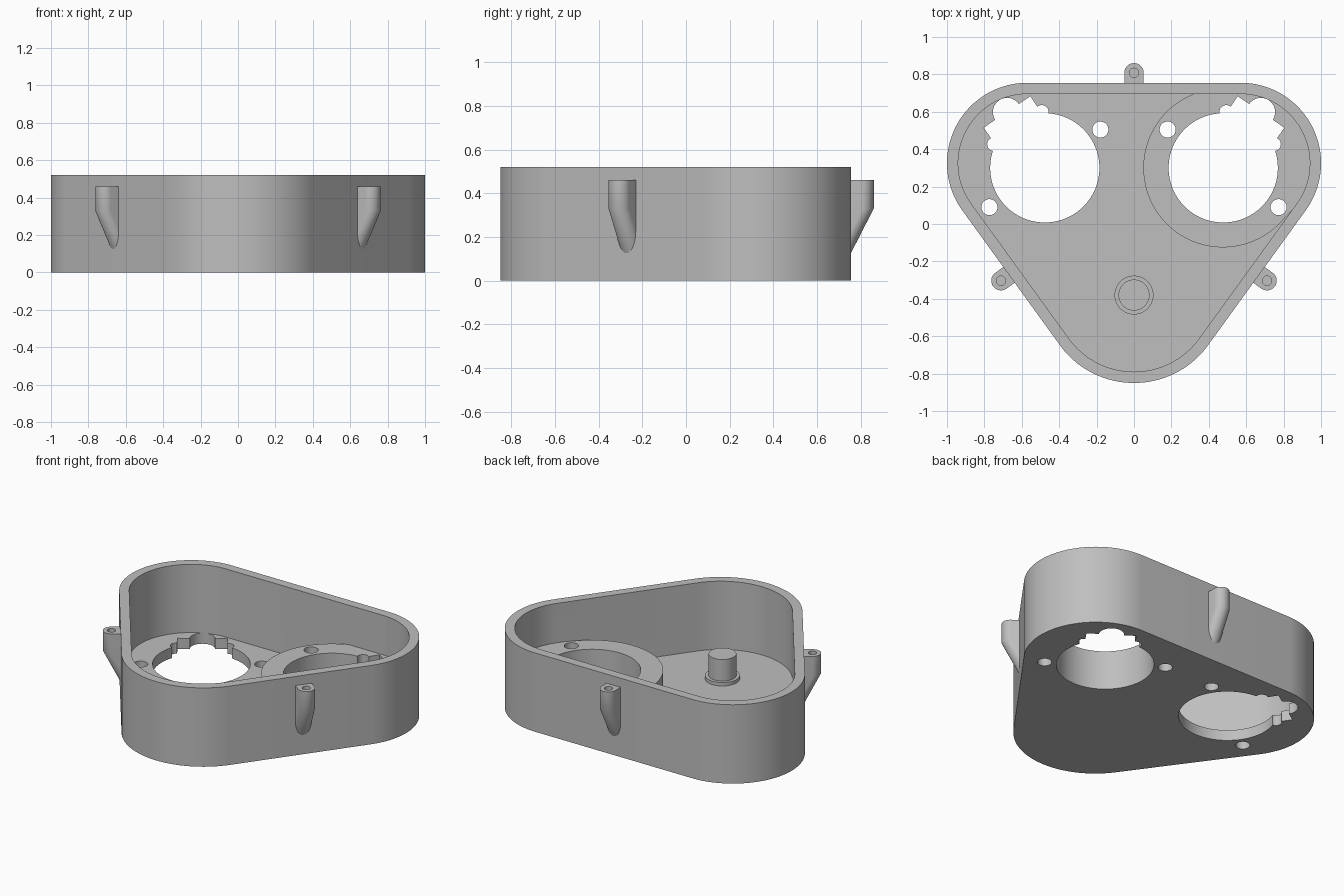
import bpy, bmesh, math
from mathutils import Matrix, Vector

cube = bpy.data.objects.get("Cube")
if cube:
    bpy.data.objects.remove(cube, do_unlink=True)

grey = bpy.data.materials.new("light grey")
grey.use_nodes = True
grey.diffuse_color = (0.52, 0.52, 0.52, 1)
grey.node_tree.nodes["Principled BSDF"].inputs["Base Color"].default_value = grey.diffuse_color


def hull(circles, n=144):
    """Convex outline wrapped around circles given as (x, y, radius)."""
    pts = []
    for i in range(n):
        a = 2 * math.pi * i / n
        c, s = math.cos(a), math.sin(a)
        x, y, r = max(circles, key=lambda k: k[0] * c + k[1] * s + k[2])
        pts.append((x + r * c, y + r * s))
    return pts


def add_object(name, bm):
    bmesh.ops.recalc_face_normals(bm, faces=bm.faces)
    mesh = bpy.data.meshes.new(name)
    bm.to_mesh(mesh)
    bm.free()
    mesh.materials.append(grey)
    obj = bpy.data.objects.new(name, mesh)
    bpy.context.collection.objects.link(obj)
    return obj


def loft(layers):
    """Solid through matching rings of 3D points, capped at both ends."""
    bm = bmesh.new()
    rings = [[bm.verts.new(p) for p in ring] for ring in layers]
    for a, b in zip(rings, rings[1:]):
        for i in range(len(a)):
            j = (i + 1) % len(a)
            bm.faces.new((a[i], a[j], b[j], b[i]))
    bm.faces.new(rings[0][::-1])
    bm.faces.new(rings[-1])
    return bm


def prism(name, pts, z0, z1):
    return add_object(name, loft([[(x, y, z) for x, y in pts] for z in (z0, z1)]))


def cylinder(name, x, y, r, z0, z1, n=48):
    return prism(name, hull([(x, y, r)], n), z0, z1)


def boolean(obj, tool, operation="DIFFERENCE"):
    tool.hide_render = True
    mod = obj.modifiers.new("boolean", "BOOLEAN")
    mod.operation = operation
    mod.solver = "EXACT"
    mod.object = tool
    bpy.context.view_layer.objects.active = obj
    bpy.ops.object.modifier_apply(modifier=mod.name)
    bpy.data.objects.remove(tool, do_unlink=True)


# Open housing with a rounded triangular outline
corners = [(-0.57, 0.325, 0.43), (0.57, 0.325, 0.43), (0, -0.36, 0.49)]
wall, floor, boss_top = 0.06, 0.07, 0.26
housing = prism("housing", hull(corners), 0, 0.52)
boolean(housing, prism("cavity", hull([(x, y, r - wall) for x, y, r in corners]), floor, 0.7))

# Raised boss around one opening, merging into the wall
boss = prism("boss", hull([(0.475, 0.3, 0.425), (0.57, 0.325, 0.373)]), 0.03, boss_top)
boolean(housing, boss, "UNION")

# Keyed openings and screw holes, mirrored left and right
key = math.radians(56)
axis = Vector((math.cos(key), math.sin(key)))
side = Vector((-axis.y, axis.x))
for s in (1, -1):
    centre = Vector((0.477, 0.3))

    def round_cut(x, y, r, n=32):
        boolean(housing, cylinder("round_cutter", s * x, y, r, -0.1, 0.4, n))

    round_cut(*centre, 0.292, 96)
    slot = [centre + axis * u + side * t
            for u, t in ((0.1, -0.15), (0.361, -0.15), (0.361, 0.15), (0.1, 0.15))]
    boolean(housing, prism("slot_cutter", [(s * p.x, p.y) for p in slot], -0.1, 0.4))
    round_cut(*(centre + axis * 0.36), 0.076)
    for t in (-31, 31):
        a = key + math.radians(t)
        round_cut(*(centre + Vector((math.cos(a), math.sin(a))) * 0.3), 0.036)
    for x, y in ((0.18, 0.505), (0.773, 0.09)):
        round_cut(x, y, 0.043)

# Pivot post with its collar
collar = cylinder("post_collar", 0, -0.38, 0.104, 0.05, 0.093)
post = cylinder("pivot_post", 0, -0.38, 0.083, 0.05, 0.235)


def make_lug(name, x, y, angle):
    """Screw lug whose lower end slants back into the wall; local +x points outward."""
    r, stand = 0.052, 0.053
    arc = [(r * math.cos(a), r * math.sin(a))
           for a in (math.pi * (i / 24 - 0.5) for i in range(25))]
    shape = [(-0.15, -r)] + arc + [(-0.15, r)]
    bm = loft([[(px - d, py, z) for px, py in shape]
               for d, z in ((0.125, 0.086), (0, 0.33), (0, 0.46))])
    # Trim the part that would pass through the wall
    cut = bmesh.ops.bisect_plane(bm, geom=bm.verts[:] + bm.edges[:] + bm.faces[:],
                                 plane_co=(-stand - 0.02, 0, 0), plane_no=(-1, 0, 0),
                                 clear_outer=True)
    bmesh.ops.holes_fill(bm, edges=[e for e in cut["geom_cut"]
                                    if isinstance(e, bmesh.types.BMEdge)])
    bm.transform(Matrix.Translation((x, y, 0)) @ Matrix.Rotation(angle, 4, "Z"))
    lug = add_object(name, bm)
    boolean(lug, cylinder("screw_cutter", x, y, 0.025, 0.3, 0.6, 24))
    return lug


# Three screw lugs on the outer walls
slope = math.atan2(-0.587, 0.81)
lugs = [make_lug("back_lug", 0, 0.808, math.pi / 2),
        make_lug("left_lug", 0.711, -0.303, slope),
        make_lug("right_lug", -0.711, -0.303, math.pi - slope)]

# Smooth curved walls, crisp rims
bpy.ops.object.select_all(action="DESELECT")
for obj in [housing, collar, post] + lugs:
    obj.select_set(True)
bpy.context.view_layer.objects.active = housing
bpy.ops.object.shade_smooth_by_angle(angle=math.radians(30))
